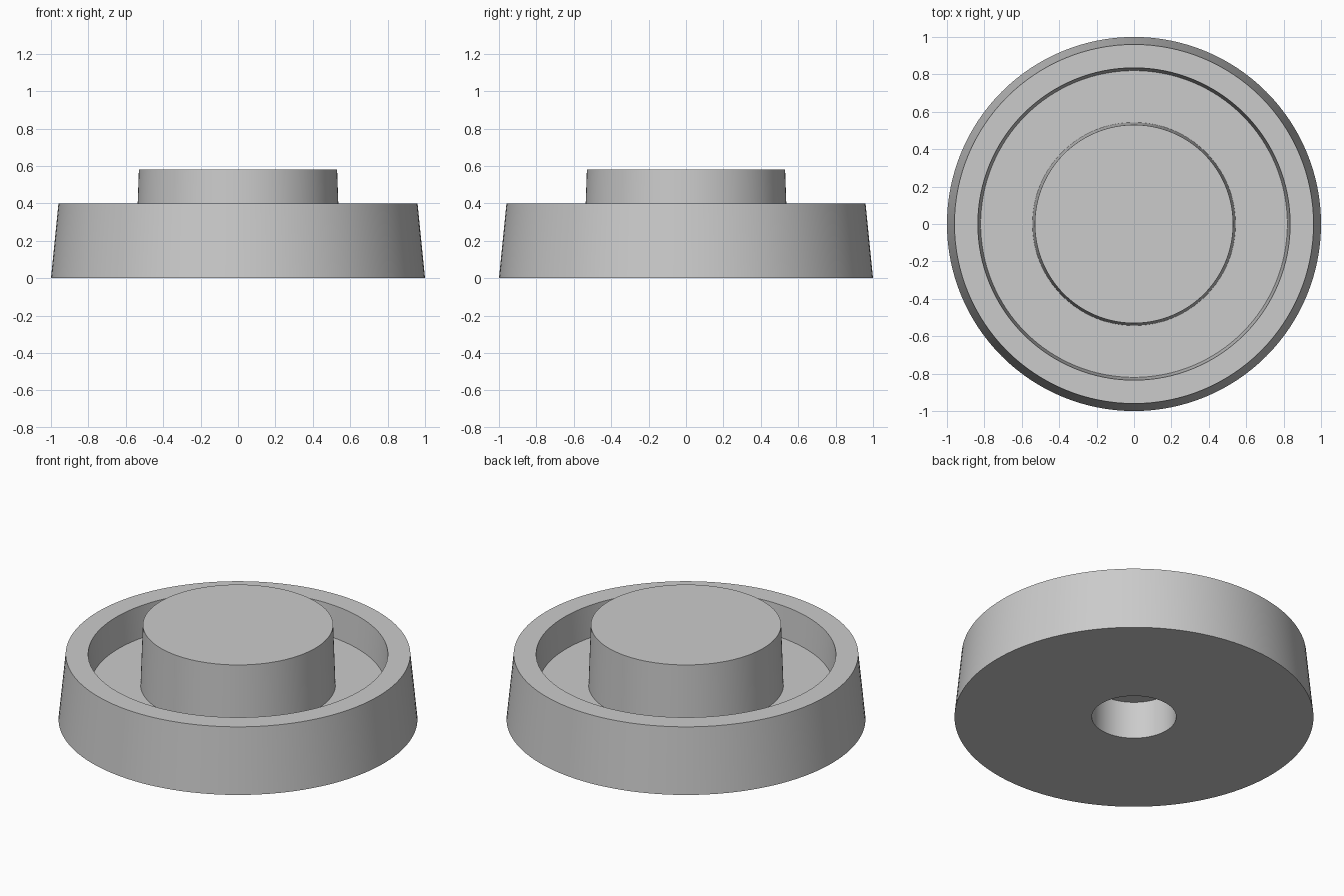
import bpy, bmesh, math

if "Cube" in bpy.data.objects:
    bpy.data.objects.remove(bpy.data.objects["Cube"])

SEGMENTS = 128

# Plain grey material
grey = bpy.data.materials.new("light_grey")
grey.diffuse_color = (0.6, 0.6, 0.6, 1)
grey.use_nodes = True
grey.node_tree.nodes["Principled BSDF"].inputs["Base Color"].default_value = grey.diffuse_color


def lathe(name, profile):
    """Spin an (r, z) profile that starts and ends on the axis into a closed solid."""
    bm = bmesh.new()
    verts = [bm.verts.new((r, 0, z)) for r, z in profile]
    edges = [bm.edges.new(pair) for pair in zip(verts, verts[1:])]
    bmesh.ops.spin(bm, geom=verts + edges, cent=(0, 0, 0), axis=(0, 0, 1),
                   angle=2 * math.pi, steps=SEGMENTS, use_duplicate=False)
    bmesh.ops.remove_doubles(bm, verts=bm.verts[:], dist=1e-4)
    bmesh.ops.recalc_face_normals(bm, faces=bm.faces[:])
    mesh = bpy.data.meshes.new(name)
    bm.to_mesh(mesh)
    bm.free()
    mesh.materials.append(grey)
    obj = bpy.data.objects.new(name, mesh)
    bpy.context.collection.objects.link(obj)
    bpy.context.view_layer.objects.active = obj
    obj.select_set(True)
    bpy.ops.object.shade_smooth_by_angle(angle=math.radians(30))
    obj.select_set(False)
    return obj


# Stopper: blind bottom hole, tapered outer wall, rim, groove and centre plug
lathe("stopper_body", [
    (0, 0.23), (0.235, 0.23), (0.235, 0),       # blind hole
    (1.0, 0), (0.96, 0.4),                      # base and outer wall
    (0.835, 0.4), (0.82, 0.21),                 # rim and groove wall
    (0.543, 0.21), (0.53, 0.58), (0, 0.58),     # groove floor and plug
])
